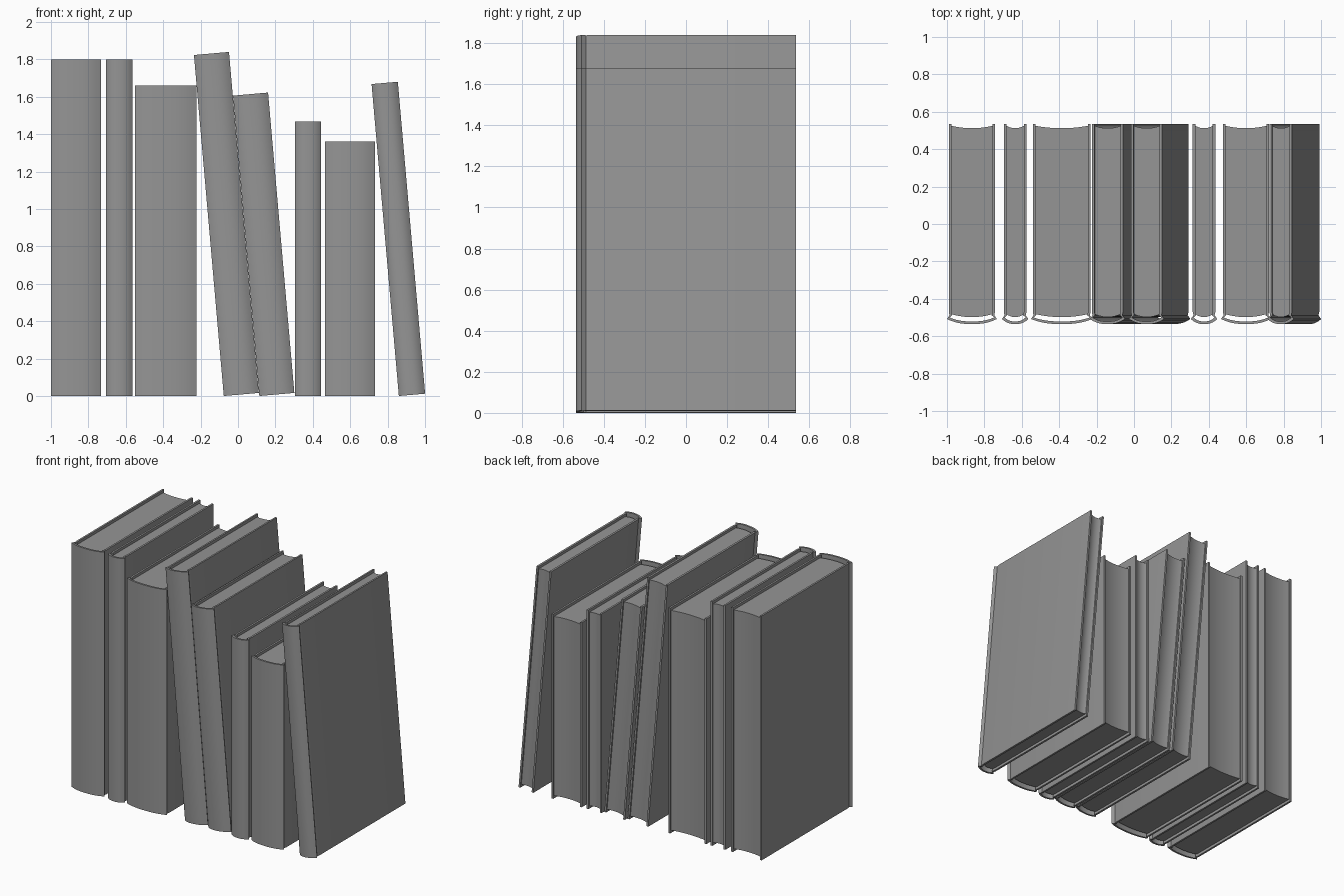
import bpy, bmesh
from math import radians

cube = bpy.data.objects.get("Cube")
if cube:
    bpy.data.objects.remove(cube, do_unlink=True)

grey = bpy.data.materials.new("plain grey")
grey.use_nodes = True
colour = (0.3, 0.3, 0.3, 1)
grey.diffuse_color = colour
grey.node_tree.nodes["Principled BSDF"].inputs["Base Color"].default_value = colour

BACK = 0.535      # half of the book depth
BOARD = 0.014     # cover thickness
LIP = 0.02        # how far the cover stands past the pages


def extrude_strip(name, line_a, line_b, z0, z1):
    """Solid between two matching plan polylines, from z0 up to z1."""
    bm = bmesh.new()
    rings = [[bm.verts.new((x, y, z)) for x, y in line]
             for z in (z0, z1) for line in (line_a, line_b)]
    a0, b0, a1, b1 = rings
    for p, q in ((a0, b0), (a1, b1), (a0, a1), (b0, b1)):
        for i in range(len(p) - 1):
            bm.faces.new((p[i], p[i + 1], q[i + 1], q[i]))
    for i in (0, -1):
        bm.faces.new((a0[i], b0[i], b1[i], a1[i]))
    bmesh.ops.recalc_face_normals(bm, faces=bm.faces)
    mesh = bpy.data.meshes.new(name)
    bm.to_mesh(mesh)
    bm.free()
    mesh.materials.append(grey)
    obj = bpy.data.objects.new(name, mesh)
    bpy.context.collection.objects.link(obj)
    bpy.ops.object.select_all(action='DESELECT')
    obj.select_set(True)
    bpy.context.view_layer.objects.active = obj
    bpy.ops.object.shade_smooth_by_angle(angle=radians(30))
    return obj


def cover_line(width, inset):
    """Plan line of the cover: board, hinge groove, rounded spine, and back."""
    half = width / 2 - inset
    side = [(half - 0.01, BACK), (half - 0.01, -0.47),
            (half - 0.014, -0.488), (half, -0.508 + inset * 0.6)]
    steps = 12
    spine = []
    for i in range(1, steps):
        u = 1 - 2 * i / steps
        spine.append((half * u, -BACK + inset + (0.027 - inset * 0.4) * abs(u) ** 2.5))
    left = [(-x, y) for x, y in reversed(side)]
    return [(x + width / 2, y) for x, y in side + spine + left]


def page_line(width, y_edge, bow):
    """Bowed edge of the page block."""
    half = width / 2 - 0.01 - BOARD
    us = [i / 5 - 1 for i in range(11)]
    return [(width / 2 + half * u, y_edge - bow * (1 - u * u)) for u in us]


def book(name, x, width, height, lean=0):
    cover = extrude_strip(name + "_cover", cover_line(width, 0),
                          cover_line(width, BOARD), 0, height)
    pages = extrude_strip(name + "_pages", page_line(width, -0.482, 0.016),
                          page_line(width, 0.525, 0.013), LIP, height - LIP)
    for obj in (cover, pages):
        obj.location.x = x
        obj.rotation_euler.y = -radians(lean)


# Books from the right end of the row to the left: x, width, height, lean
row = [
    (-1.0, 0.267, 1.80, 0),
    (-0.706, 0.141, 1.80, 0),
    (-0.551, 0.329, 1.66, 0),
    (-0.076, 0.188, 1.83, 5),
    (0.114, 0.188, 1.612, 5),
    (0.304, 0.141, 1.467, 0),
    (0.465, 0.267, 1.36, 0),
    (0.86, 0.141, 1.674, 5),
]
for number, spec in enumerate(row, 1):
    book(f"book_{number}", *spec)
